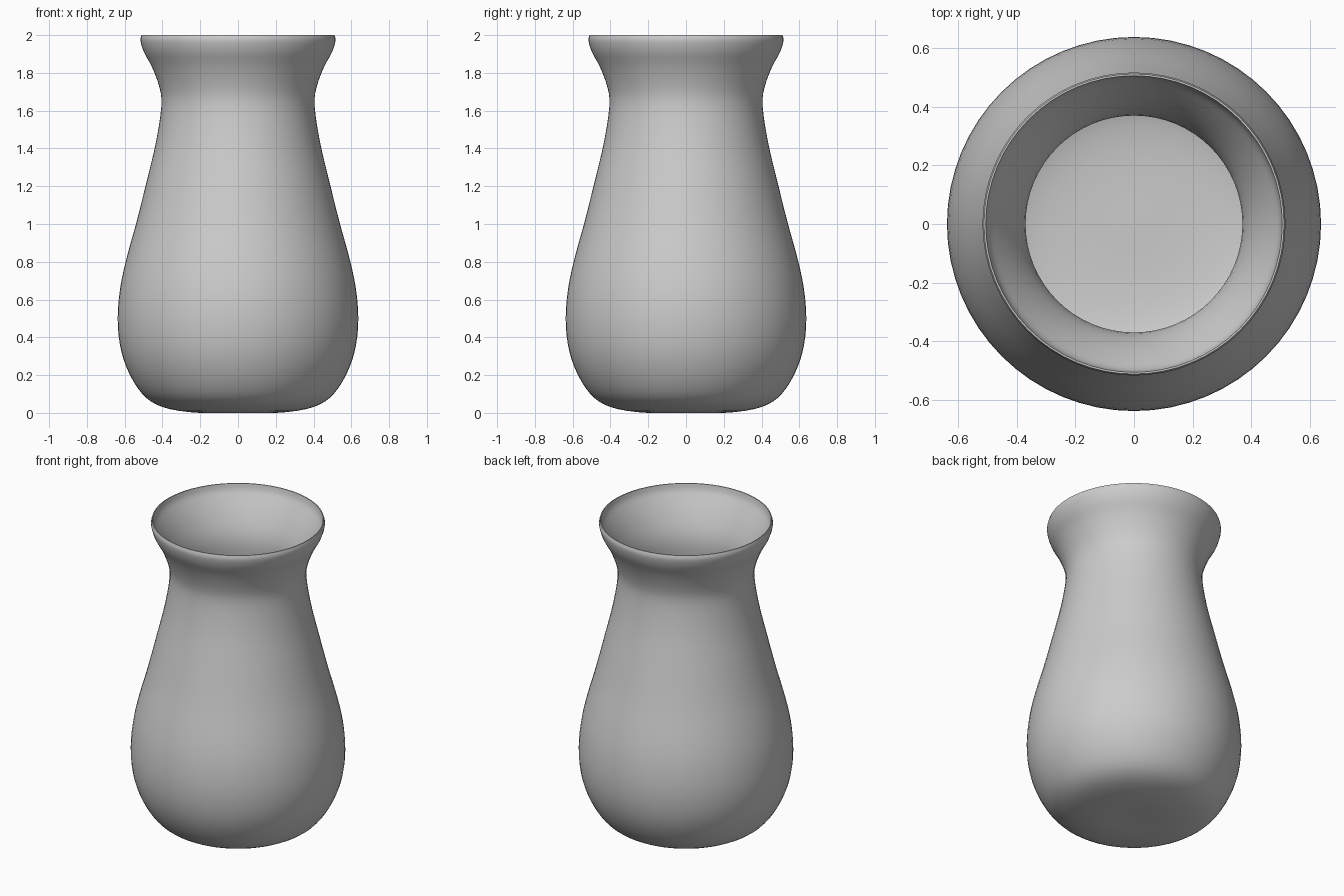
import bpy
import bmesh
import math
from mathutils import Vector

cube = bpy.data.objects.get("Cube")
if cube:
    bpy.data.objects.remove(cube, do_unlink=True)

SEGMENTS = 64
STEPS = 3

# Plain grey clay
clay = bpy.data.materials.new("grey_clay")
clay.use_nodes = True
colour = (0.6, 0.6, 0.6, 1)
clay.diffuse_color = colour
clay.node_tree.nodes["Principled BSDF"].inputs["Base Color"].default_value = colour

# Half sections as (radius, height): outside from base to rim, inside from rim to floor
outside = [(0, 0.005), (0.2, 0), (0.36, 0.02), (0.46, 0.06), (0.53, 0.13),
           (0.59, 0.24), (0.625, 0.36), (0.637, 0.5), (0.624, 0.66),
           (0.59, 0.82), (0.54, 1.0), (0.485, 1.22), (0.435, 1.43),
           (0.406, 1.62), (0.415, 1.72), (0.455, 1.83), (0.498, 1.91),
           (0.516, 1.97), (0.511, 2.0)]
inside = [(0.505, 2.0), (0.495, 1.96), (0.465, 1.91), (0.42, 1.83),
          (0.38, 1.73), (0.37, 1.62), (0.4, 1.42), (0.45, 1.21),
          (0.505, 0.99), (0.555, 0.81), (0.59, 0.65), (0.602, 0.5),
          (0.59, 0.37), (0.555, 0.25), (0.5, 0.16), (0.43, 0.09),
          (0.34, 0.055), (0.2, 0.04), (0, 0.04)]


def smooth_curve(points):
    """Pass a Catmull-Rom curve through the section points."""
    pts = [Vector(p) for p in points]
    pts = [2 * pts[0] - pts[1]] + pts + [2 * pts[-1] - pts[-2]]
    result = []
    for a, b, c, d in zip(pts, pts[1:], pts[2:], pts[3:]):
        for i in range(STEPS):
            t = i / STEPS
            result.append(0.5 * (2 * b + (c - a) * t
                                 + (2 * a - 5 * b + 4 * c - d) * t ** 2
                                 + (3 * b - a - 3 * c + d) * t ** 3))
    return result + [pts[-2]]


# Vase: both walls turned in one piece around the vertical axis
section = smooth_curve(outside) + smooth_curve(inside)
bm = bmesh.new()
verts = [bm.verts.new((max(p.x, 0), 0, p.y)) for p in section]
edges = [bm.edges.new(pair) for pair in zip(verts, verts[1:])]
bmesh.ops.spin(bm, geom=verts + edges, cent=(0, 0, 0), axis=(0, 0, 1),
               angle=math.tau, steps=SEGMENTS, use_merge=True)
bmesh.ops.remove_doubles(bm, verts=bm.verts, dist=0.0005)
bmesh.ops.recalc_face_normals(bm, faces=bm.faces)
mesh = bpy.data.meshes.new("vase")
bm.to_mesh(mesh)
bm.free()
mesh.materials.append(clay)

vase = bpy.data.objects.new("vase", mesh)
bpy.context.collection.objects.link(vase)
bpy.ops.object.select_all(action="DESELECT")
vase.select_set(True)
bpy.context.view_layer.objects.active = vase
bpy.ops.object.shade_smooth_by_angle(angle=math.radians(40))
